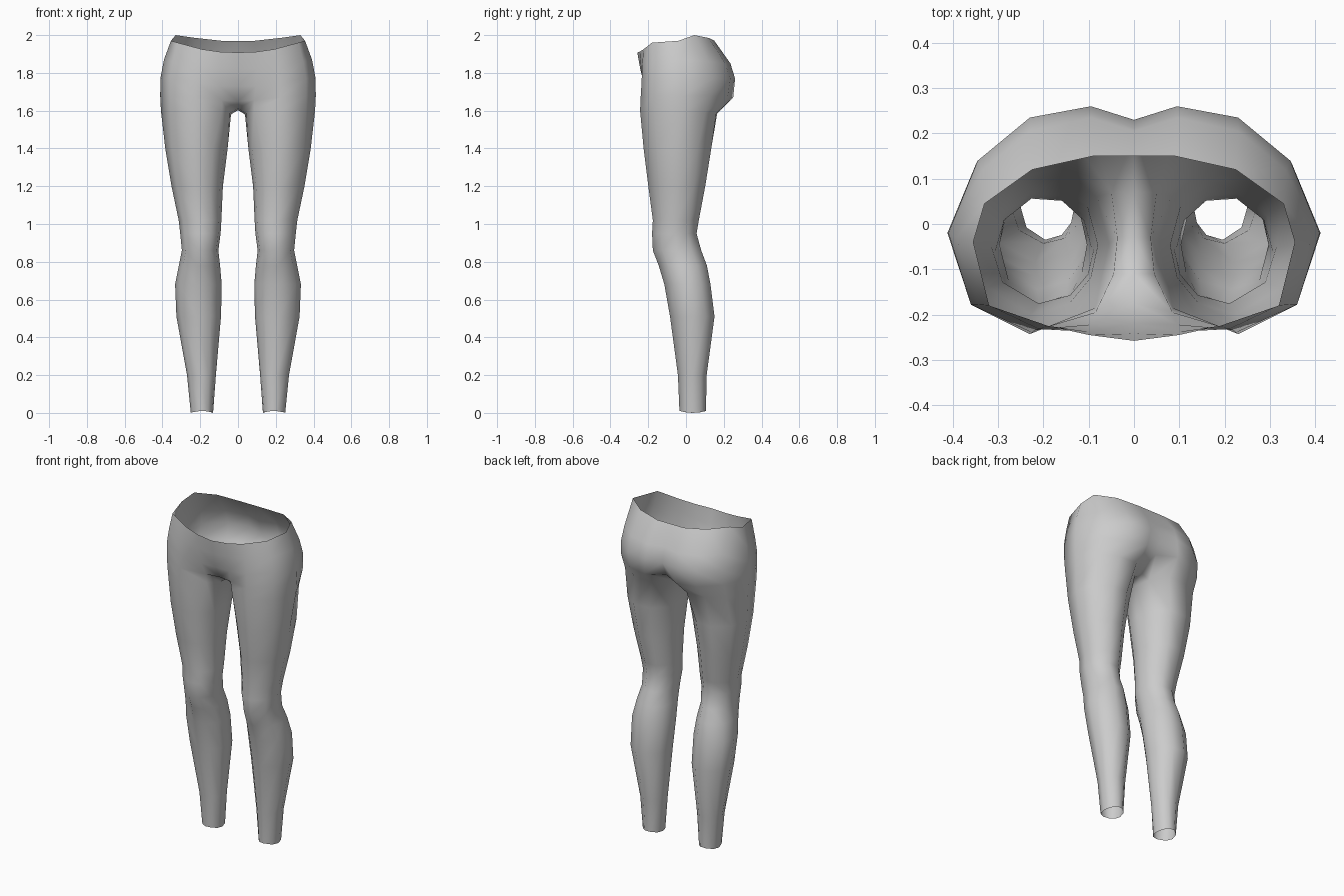
import bpy, bmesh, math

# Half pelvis rows, back centre -> hip side -> front centre
PELVIS = [
    [(0, .15, 1.97), (.09, .15, 1.97), (.225, .12, 1.985), (.33, .045, 2.0), (.355, -.04, 1.97),
     (.32, -.18, 1.96), (.19, -.225, 1.925), (.1, -.245, 1.912), (0, -.258, 1.908)],
    [(0, .205, 1.85), (.095, .235, 1.85), (.23, .205, 1.855), (.335, .12, 1.86), (.392, -.03, 1.87),
     (.345, -.178, 1.86), (.21, -.232, 1.84), (.1, -.238, 1.825), (0, -.242, 1.82)],
    [(0, .23, 1.76), (.095, .26, 1.77), (.23, .235, 1.77), (.345, .14, 1.77), (.41, -.02, 1.775),
     (.36, -.178, 1.77), (.22, -.235, 1.75), (.095, -.222, 1.73), (0, -.22, 1.73)],
    [(0, .19, 1.67), (.11, .25, 1.67), (.23, .22, 1.67), (.35, .13, 1.68), (.412, -.02, 1.68),
     (.36, -.178, 1.68), (.225, -.24, 1.67), (.085, -.195, 1.655), (0, -.175, 1.65)],
]
# Thigh top ring: the seven outer columns, then the inner thigh
THIGH = [(.12, .165, 1.585), (.24, .16, 1.585), (.345, .1, 1.59), (.408, -.02, 1.6), (.36, -.17, 1.6),
         (.23, -.243, 1.6), (.085, -.185, 1.6), (.045, -.11, 1.585), (.037, -.03, 1.58), (.05, .07, 1.58)]
# Crotch seam, front to back, between the two centre lines
SEAM = [(0, -.11, 1.615), (0, -.03, 1.603), (0, .07, 1.603)]
# Leg rings: height, inner x, outer x, front y, back y
LEG = [(1.4, .055, .385, -.225, .14), (1.2, .08, .352, -.2, .107), (1.02, .088, .314, -.176, .072),
       (.95, .092, .306, -.18, .06), (.86, .104, .297, -.176, .085), (.78, .095, .313, -.145, .115),
       (.68, .086, .333, -.115, .134), (.51, .09, .326, -.085, .155), (.2, .117, .27, -.043, .112),
       (.006, .132, .25, -.035, .108)]
ANGLES = [112, 75, 35, 0, -38, -85, -122, -152, 180, 146]

bm = bmesh.new()
rows = [[bm.verts.new(p) for p in row] for row in PELVIS]
for a, b in zip(rows, rows[1:]):
    for i in range(8):
        bm.faces.new((a[i], a[i + 1], b[i + 1], b[i]))

# Pelvis to thigh, then the crotch strip
thigh = [bm.verts.new(p) for p in THIGH]
last = rows[-1]
for i in range(6):
    bm.faces.new((last[i + 1], last[i + 2], thigh[i + 1], thigh[i]))
seam = [last[8]] + [bm.verts.new(p) for p in SEAM] + [last[0]]
inner = [last[7]] + thigh[7:10] + [last[1]]
for i in range(4):
    bm.faces.new((inner[i], seam[i], seam[i + 1], inner[i + 1]))
bm.faces.new((last[7], thigh[7], thigh[6]))
bm.faces.new((last[1], thigh[0], thigh[9]))

# Leg tube down to the open hem
prev = thigh
for z, x0, x1, y0, y1 in LEG:
    ring = []
    for deg in ANGLES:
        c, s = math.cos(math.radians(deg)), math.sin(math.radians(deg))
        hem = -.006 * c * c + .005 * s * s if z < .1 else 0
        ring.append(bm.verts.new(((x0 + x1) / 2 + c * (x1 - x0) / 2,
                                  (y0 + y1) / 2 + s * (y1 - y0) / 2, z + hem)))
    for i in range(10):
        j = (i + 1) % 10
        bm.faces.new((prev[i], prev[j], ring[j], ring[i]))
    prev = ring

# Mirror to the other side and weld the centre line
geom = bm.verts[:] + bm.edges[:] + bm.faces[:]
bmesh.ops.mirror(bm, geom=geom, axis='X', merge_dist=.0005)
bmesh.ops.remove_doubles(bm, verts=bm.verts[:], dist=.0005)
bmesh.ops.recalc_face_normals(bm, faces=bm.faces[:])
if sum(f.normal.dot(f.calc_center_median()) * f.calc_area() for f in bm.faces) < 0:
    bmesh.ops.reverse_faces(bm, faces=bm.faces[:])
for f in bm.faces:
    f.smooth = True

mesh = bpy.data.meshes.new("leggings")
bm.to_mesh(mesh)
bm.free()
cloth = bpy.data.materials.new("grey cloth")
cloth.diffuse_color = (.6, .6, .6, 1)
mesh.materials.append(cloth)
leggings = bpy.data.objects.new("leggings", mesh)
bpy.context.collection.objects.link(leggings)
